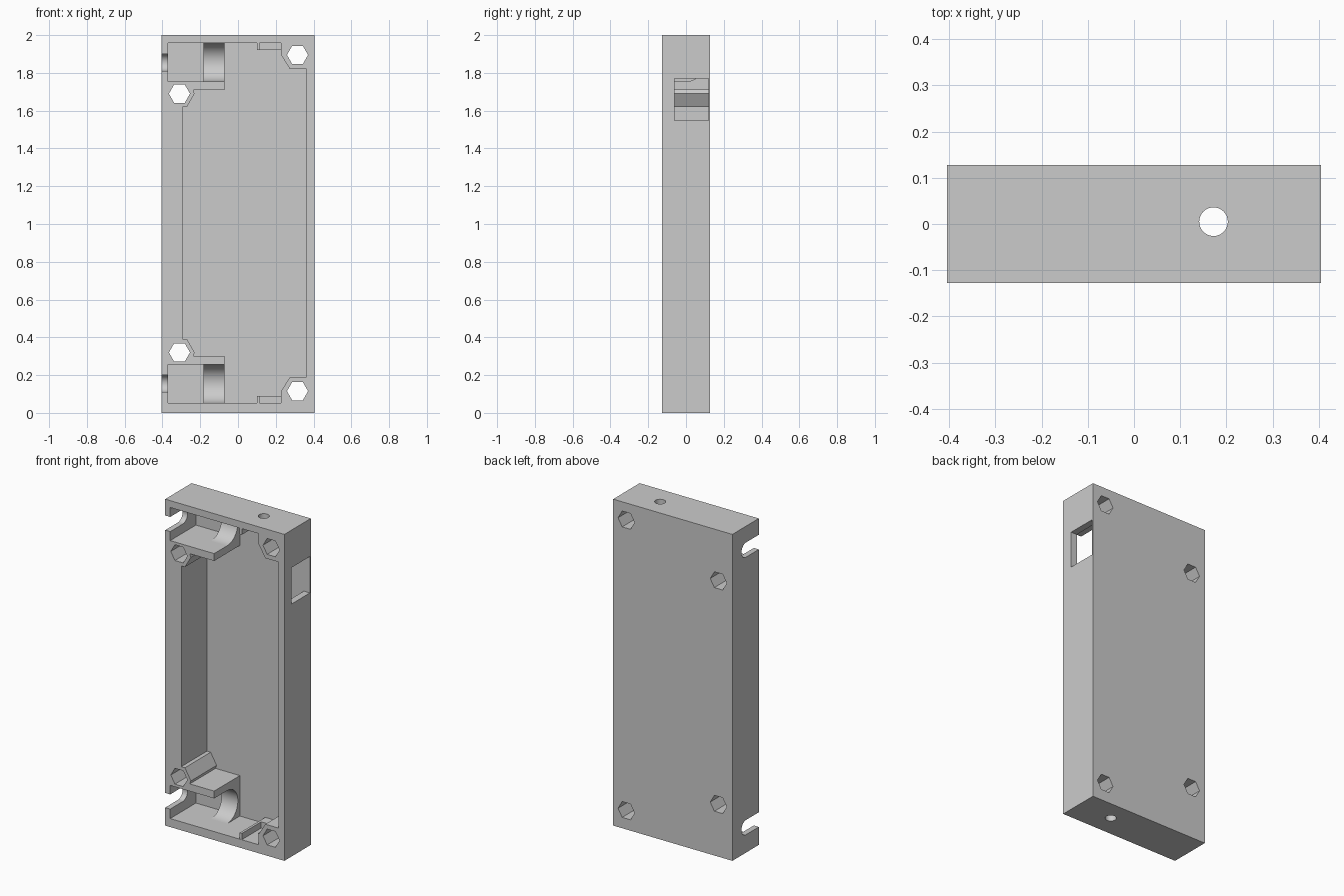
import bpy, bmesh
from math import pi, sin, cos

if "Cube" in bpy.data.objects:
    bpy.data.objects.remove(bpy.data.objects["Cube"])

W, D, H = 0.404, 0.128, 2.0      # half width, half depth, height
FLOOR = 0.121                    # y of the inner face of the thin back plate
MIRROR = 2.01                    # top features repeat the bottom ones at MIRROR - z


def flip(points):
    return [(a, MIRROR - z) for a, z in reversed(points)]


def prism(name, points, axis, lo, hi):
    """Extrude a 2D outline along an axis: X takes (y, z), Y takes (x, z), Z takes (x, y)."""
    place = {'X': lambda p, t: (t, p[0], p[1]),
             'Y': lambda p, t: (p[0], t, p[1]),
             'Z': lambda p, t: (p[0], p[1], t)}[axis]
    bm = bmesh.new()
    a = [bm.verts.new(place(p, lo)) for p in points]
    b = [bm.verts.new(place(p, hi)) for p in points]
    bm.faces.new(a)
    bm.faces.new(b)
    for i in range(len(points)):
        j = (i + 1) % len(points)
        bm.faces.new((a[i], a[j], b[j], b[i]))
    bmesh.ops.recalc_face_normals(bm, faces=bm.faces)
    mesh = bpy.data.meshes.new(name)
    bm.to_mesh(mesh)
    bm.free()
    obj = bpy.data.objects.new(name, mesh)
    bpy.context.collection.objects.link(obj)
    return obj


def arc(cx, cy, r, start, end, n):
    return [(cx + r * cos(start + (end - start) * i / n),
             cy + r * sin(start + (end - start) * i / n)) for i in range(n + 1)]


def rect(a0, a1, b0, b1):
    return [(a0, b0), (a1, b0), (a1, b1), (a0, b1)]


def smooth(obj):
    bpy.ops.object.select_all(action='DESELECT')
    obj.select_set(True)
    bpy.context.view_layer.objects.active = obj
    bpy.ops.object.shade_smooth_by_angle(angle=pi / 6)


def cut(target, cutter):
    cutter.hide_render = True
    mod = target.modifiers.new("cut", 'BOOLEAN')
    mod.operation = 'DIFFERENCE'
    mod.solver = 'EXACT'
    mod.object = cutter
    bpy.context.view_layer.objects.active = target
    bpy.ops.object.modifier_apply(modifier=mod.name)
    bpy.data.objects.remove(cutter)


# Case block
case = prism("case", rect(-W, W, -D, D), 'Z', 0, H)

# Main cavity: half outline with left shelf and screw bosses, mirrored to the top
half = [(-0.295, 0.39), (-0.27, 0.39), (-0.23, 0.32), (-0.237, 0.30),
        (-0.072, 0.30), (-0.072, 0.255), (-0.37, 0.255), (-0.37, 0.052),
        (0.228, 0.052), (0.228, 0.115), (0.275, 0.19), (0.363, 0.19)]
cut(case, prism("cavity_cutter", half + flip(half), 'Y', -0.3, FLOOR))

# Hexagonal screw holes through the full depth
for x, z in ((-0.31, 0.32), (0.315, 0.115)):
    for zz in (z, MIRROR - z):
        hexagon = arc(x, zz, 0.056, 0, 2 * pi * 5 / 6, 5)
        cut(case, prism("hex_cutter", hexagon, 'Y', -0.3, 0.3))

# Round-ended slots in the left wall
slot = [(-0.3, 0.11)] + arc(-0.005, 0.155, 0.045, -pi / 2, pi / 2, 20) + [(-0.3, 0.20)]
for outline in (slot, flip(slot)):
    cut(case, prism("slot_cutter", outline, 'X', -0.5, -0.33))

# Window in the right wall
cut(case, prism("window_cutter", rect(-0.06, 0.1195, 1.547, 1.77), 'X', 0.33, 0.5))

# Round holes in the top and bottom walls
circle = arc(0.172, 0.005, 0.031, 0, 2 * pi * 31 / 32, 31)
for lo, hi in ((-0.1, 0.08), (1.93, 2.1)):
    cut(case, prism("hole_cutter", circle, 'Z', lo, hi))
smooth(case)

# Concave cradles behind each shelf, and nut holders at the end holes
cradle = arc(0, 0.1535, 0.1015, -pi / 2, pi / 2, 32) + [(0.124, 0.255), (0.124, 0.052)]
wall = rect(0.10, 0.115, 0.045, 0.09)
stop = rect(0.115, 0.232, 0.045, 0.09)
for end, change in (("bottom", lambda p: p), ("top", flip)):
    smooth(prism(end + "_cradle", change(cradle), 'X', -0.182, -0.072))
    prism(end + "_nut_wall", change(wall), 'Y', -D + 0.0005, 0.124)
    prism(end + "_nut_stop", change(stop), 'Y', 0.06, 0.124)
